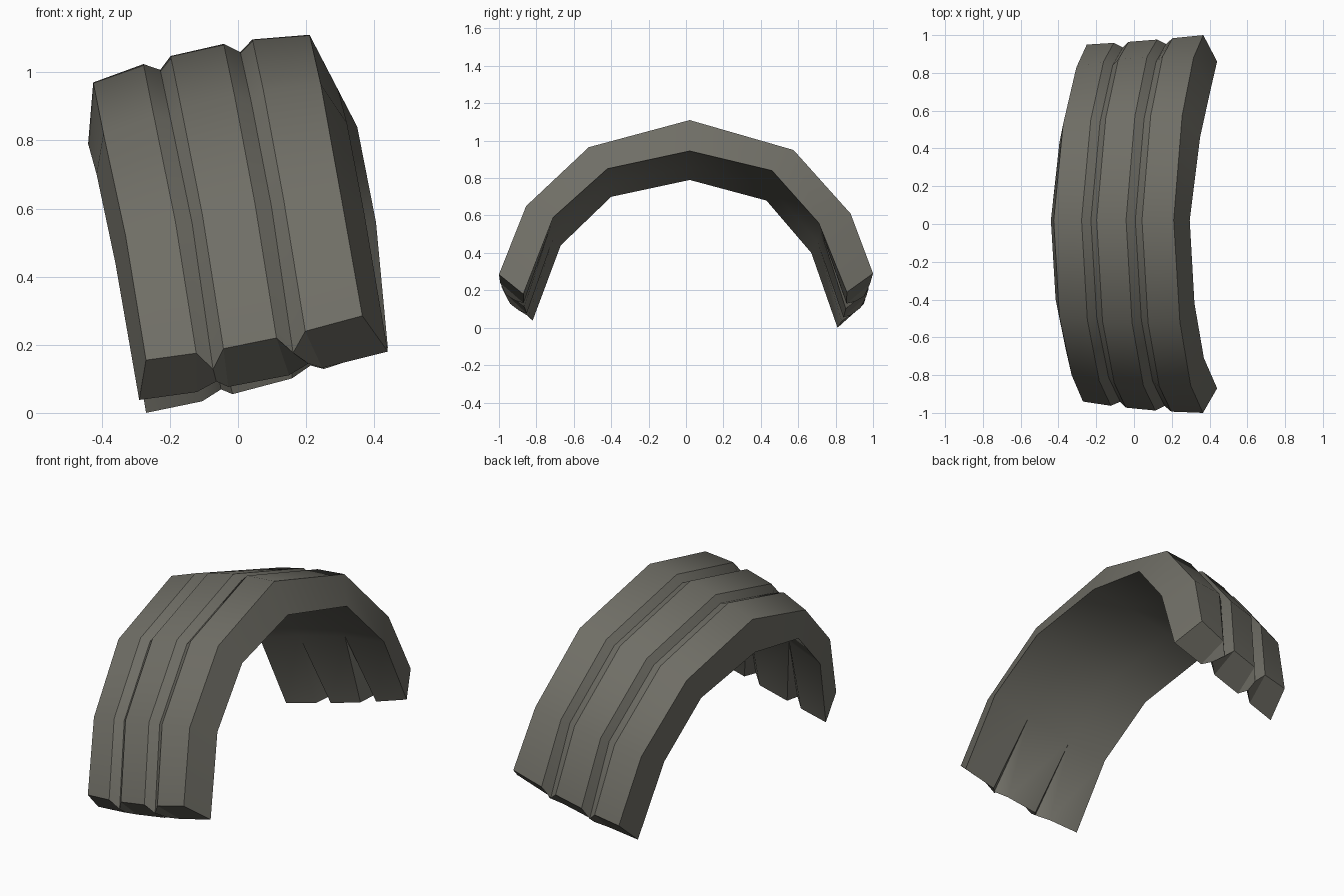
import bpy, bmesh, math
from mathutils import Vector

if "Cube" in bpy.data.objects:
    bpy.data.objects.remove(bpy.data.objects["Cube"])

# Four rails along the arch, front foot to back foot: (x, y, z)
OUT_L = [(-.27, -.94, .155), (-.33, -.80, .52), (-.395, -.49, .82), (-.425, .02, .97),
         (-.375, .53, .81), (-.305, .83, .48), (-.25, .95, .125)]
OUT_R = [(.365, -1.0, .285), (.30, -.855, .65), (.243, -.52, .965), (.21, .02, 1.11),
         (.255, .575, .95), (.315, .88, .61), (.367, 1.0, .29)]
IN_L = [(-.29, -.82, .038), (-.36, -.67, .44), (-.415, -.40, .70), (-.44, .02, .79),
        (-.395, .43, .68), (-.335, .67, .40), (-.27, .81, 0)]
IN_R = [(.44, -.87, .18), (.37, -.71, .59), (.32, -.42, .85), (.295, .02, .945),
        (.35, .46, .84), (.405, .71, .56), (.44, .86, .19)]

# Positions across the band; entries 2 and 5 are the groove floors
ACROSS = [0, .232, .31, .358, .603, .68, .736, 1]
GROOVES = (2, 5)
LAST = len(OUT_L) - 1


def section(i):
    """Outer and inner points of one cross-section."""
    ol, orr, il, ir = (Vector(r[i]) for r in (OUT_L, OUT_R, IN_L, IN_R))
    foot = i in (0, LAST)
    side = -1 if i == 0 else 1
    a = math.atan2(ol.z, ol.y)
    out_dir = Vector((0, math.cos(a), math.sin(a)))
    bulge = {0: .012, LAST: -.004}.get(i, .03)
    outer, inner = [], []
    for k, u in enumerate(ACROSS):
        arc = 4 * u * (1 - u)
        sag = Vector((0, 0, -.016 * arc)) if foot else Vector()
        o = ol.lerp(orr, u) + out_dir * arc * bulge + sag
        # Away from the feet the inside notch closes to a single point
        v = u if foot or k in (0, 7) else ACROSS[GROOVES[k > 3]] - .015
        n = il.lerp(ir, v) + sag + out_dir * 4 * v * (1 - v) * (.015 if foot else .03)
        if k in GROOVES:
            if foot:  # grooves run out through the feet and notch the inside
                o += Vector((0, -.028 * side, -.055))
                n += Vector((0, .045 * side, .022))
            else:
                o -= out_dir * .032
        outer.append(o)
        inner.append(n)
    return outer, inner


bm = bmesh.new()
rings = []
for i in range(LAST + 1):
    outer, inner = section(i)
    rings.append([bm.verts.new(p) for p in outer + inner[::-1]])

# Skin between neighbouring sections
n = len(rings[0])
for a, b in zip(rings, rings[1:]):
    for k in range(n):
        m = (k + 1) % n
        bm.faces.new((a[k], a[m], b[m], b[k]))
    # Crisp band and groove edges
    for k in list(range(len(ACROSS))) + [len(ACROSS), n - 1]:
        bm.edges.get((a[k], b[k])).smooth = False

# Foot caps, one face per strip, with crisp sides on the grooves
for ring in (rings[0], rings[-1]):
    for k in range(len(ACROSS) - 1):
        bm.faces.new((ring[k], ring[k + 1], ring[n - 2 - k], ring[n - 1 - k]))
    for k in (1, 3, 4, 6):
        bm.edges.get((ring[k], ring[n - 1 - k])).smooth = False
bmesh.ops.remove_doubles(bm, verts=bm.verts, dist=.0005)
bmesh.ops.recalc_face_normals(bm, faces=bm.faces)
for f in bm.faces:
    f.smooth = True
for e in bm.edges:
    if e.calc_face_angle(0) > math.radians(38):
        e.smooth = False

mesh = bpy.data.meshes.new("grooved_arch_band")
bm.to_mesh(mesh)
bm.free()
band = bpy.data.objects.new("grooved_arch_band", mesh)
bpy.context.collection.objects.link(band)

# Dull grey finish
grey = bpy.data.materials.new("warm_grey")
grey.diffuse_color = (.16, .156, .132, 1)
grey.use_nodes = True
grey.node_tree.nodes["Principled BSDF"].inputs["Base Color"].default_value = grey.diffuse_color
mesh.materials.append(grey)
